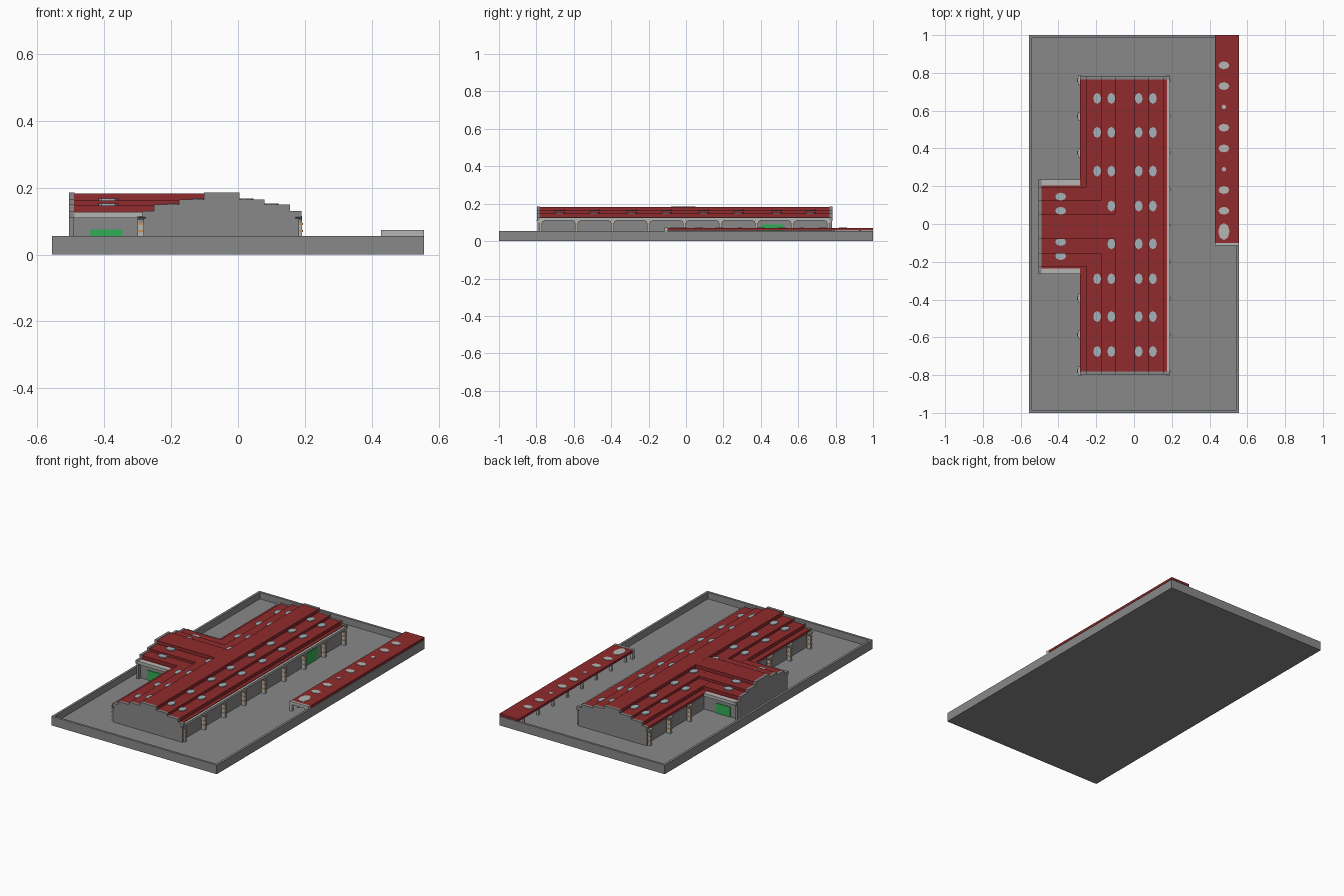
import bpy, bmesh, math
from mathutils import Vector

if "Cube" in bpy.data.objects:
    bpy.data.objects.remove(bpy.data.objects["Cube"], do_unlink=True)


def material(name, rgb):
    m = bpy.data.materials.new(name)
    m.use_nodes = True
    m.diffuse_color = (*rgb, 1)
    m.node_tree.nodes["Principled BSDF"].inputs["Base Color"].default_value = (*rgb, 1)
    return m


GREY = material("concrete_grey", (0.25, 0.25, 0.25))
LIGHT = material("light_grey", (0.46, 0.46, 0.45))
RED = material("roof_red", (0.28, 0.024, 0.026))
GLASS = material("skylight_glass", (0.37, 0.45, 0.49))
GREEN = material("door_green", (0.03, 0.42, 0.09))
ORANGE = material("column_orange", (0.6, 0.3, 0.12))


def finish(name, bm, mat):
    bmesh.ops.recalc_face_normals(bm, faces=bm.faces)
    me = bpy.data.meshes.new(name)
    bm.to_mesh(me)
    bm.free()
    me.materials.append(mat)
    ob = bpy.data.objects.new(name, me)
    bpy.context.collection.objects.link(ob)
    return ob


def box(name, x, y, z, mat):
    """Box from (min, max) pairs on each axis."""
    bm = bmesh.new()
    bmesh.ops.create_cube(bm, size=1)
    for v in bm.verts:
        v.co = Vector([(lo + hi) / 2 + c * (hi - lo) for c, (lo, hi) in zip(v.co, (x, y, z))])
    return finish(name, bm, mat)


def prism(name, profile, axis, a, b, mat):
    """Extrude a (side, z) profile along x or y from a to b."""
    bm = bmesh.new()
    place = (lambda s, z, t: (t, s, z)) if axis == "x" else (lambda s, z, t: (s, t, z))
    face = bm.faces.new([bm.verts.new(place(s, z, a)) for s, z in profile])
    ext = bmesh.ops.extrude_face_region(bm, geom=[face])
    shift = Vector(place(0, 0, b - a))
    bmesh.ops.translate(bm, vec=shift, verts=[g for g in ext["geom"] if isinstance(g, bmesh.types.BMVert)])
    return finish(name, bm, mat)


def disc(name, x, y, z, rx, ry, mat):
    bm = bmesh.new()
    bmesh.ops.create_cone(bm, cap_ends=True, segments=8, radius1=1, radius2=1, depth=1)
    for v in bm.verts:
        v.co = Vector((x + v.co.x * rx, y + v.co.y * ry, z + v.co.z * 0.005))
    return finish(name, bm, mat)


LEVELS = (0.185, 0.165, 0.15, 0.13)


def steps(centre, halves, bottom, drop=0.0, left=None, right=None):
    """Symmetric stepped gable outline, with optional trimmed eaves."""
    side = []
    for i, (h, z) in enumerate(zip(halves, LEVELS)):
        if i:
            side.append((halves[i - 1], z - drop))
        else:
            side.append((0.0, z - drop))
        side.append((h, z - drop))
    pts_r = [(centre + h, z) for h, z in side[1:]]
    pts_l = [(centre - h, z) for h, z in side[1:]]
    if right is not None:
        pts_r[-1] = (right, pts_r[-1][1])
    if left is not None:
        pts_l[-1] = (left, pts_l[-1][1])
    return pts_l[::-1] + pts_r + [(pts_r[-1][0], bottom), (pts_l[-1][0], bottom)]


# Walled yard
X0, X1, FLOOR, RIM, T = -0.557, 0.557, 0.015, 0.055, 0.014
box("yard_floor", (X0, X1), (-1, 1), (0, FLOOR), GREY)
for name, x, y in (("rim_left", (X1 - T, X1), (-1, 1)), ("rim_right", (X0, X0 + T), (-1, 1)),
                   ("rim_front", (X0 + T, X1 - T), (-1, -1 + T)), ("rim_back", (X0 + T, X1 - T), (1 - T, 1))):
    box(name, x, y, (FLOOR, RIM), GREY)

# Main hall: walls, gables, stepped roof and gutter
MC, MH = -0.048, (0.053, 0.128, 0.203, 0.238)
Y0, Y1 = -0.797, 0.782
box("main_walls", (-0.265, 0.165), (Y0 + 0.01, Y1 - 0.01), (FLOOR, 0.12), GREY)
prism("main_roof", steps(MC, MH, 0.115, 0.002, right=0.176), "y", Y0 + 0.015, Y1 - 0.015, RED)
for name, y in (("gable_front", Y0), ("gable_back", Y1 - 0.016)):
    prism(name, steps(MC, MH, 0.11), "y", y, y + 0.016, GREY)
    box(name + "_wall", (-0.282, 0.182), (y + 0.002, y + 0.014), (FLOOR, 0.112), GREY)
box("main_gutter", (0.165, 0.19), (Y0 + 0.016, Y1 - 0.016), (0.11, 0.125), LIGHT)
box("main_eave_beam", (-0.283, -0.26), (Y0 + 0.016, Y1 - 0.016), (0.108, 0.116), LIGHT)

# Side wing
WC, WH = -0.015, (0.065, 0.14, 0.21, 0.25)
WX = -0.505
prism("wing_roof", steps(WC, WH, 0.115, 0.0025, WC - 0.237, WC + 0.237), "x", WX + 0.014, -0.06, RED)
prism("wing_gable", steps(WC, WH, 0.11), "x", WX, WX + 0.016, GREY)
box("wing_gable_wall", (WX, WX + 0.014), (WC - 0.24, WC + 0.24), (FLOOR, 0.112), GREY)
box("wing_walls", (WX + 0.01, -0.26), (WC - 0.22, WC + 0.22), (FLOOR, 0.12), GREY)
for s in (-1, 1):
    gut = sorted((WC + s * 0.22, WC + s * 0.25))
    box("wing_gutter", (WX + 0.016, -0.283), gut, (0.11, 0.128), LIGHT)
    door = sorted((WC + s * 0.218, WC + s * 0.224))
    box("wing_door", (-0.442, -0.345), door, (FLOOR, 0.075), GREEN)
box("main_door", (0.163, 0.169), (0.4, 0.52), (FLOOR, 0.088), GREEN)


# Colonnades with orange bands and sloping brackets
def column(x, y, w, out):
    box("column", (x - w, x + w), (y - 0.007, y + 0.007), (FLOOR, 0.115), LIGHT)
    for z in (0.04, 0.067, 0.088):
        box("column_band", (x - w - 0.002, x + w + 0.002), (y - 0.009, y + 0.009), (z, z + 0.006), ORANGE)
    prism("column_bracket", [(y - 0.024, 0.112), (y + 0.024, 0.112), (y + 0.012, 0.104),
                             (y + 0.006, 0.09), (y - 0.006, 0.09), (y - 0.012, 0.104)],
          "x", x - w * 0.8, x + w * 0.8, LIGHT)


for i in range(9):
    y = -0.778 + 0.1925 * i
    column(0.181, y, 0.011, 1)
    if not WC - 0.25 < y < WC + 0.25:
        column(-0.287, y, 0.013, -1)

# Roof skylights
for y in (0.665, 0.485, 0.28, 0.095, -0.105, -0.29, -0.49, -0.675):
    for x, z in ((-0.195, 0.15), (-0.12, 0.165), (0.025, 0.165), (0.1, 0.15)):
        disc("main_skylight", x, y, z, 0.021, 0.029, GLASS)
for y, z in ((0.145, 0.15), (0.07, 0.165), (-0.095, 0.165), (-0.17, 0.15)):
    disc("wing_skylight", -0.388, y, z, 0.029, 0.021, GLASS)

# Covered walkway
CX0, CX1 = 0.428, 0.557
box("walkway_roof", (CX0, CX1), (-0.1, 1), (0.057, 0.071), RED)
box("walkway_end", (CX0, CX1), (-0.115, -0.1), (0.055, 0.073), LIGHT)
for x in (CX0 + 0.008, CX1 - 0.022):
    box("walkway_end_post", (x - 0.007, x + 0.007), (-0.115, -0.1), (FLOOR, 0.056), LIGHT)
for i in range(8):
    y = -0.05 + 0.14 * i
    box("walkway_post", (CX0 + 0.008, CX0 + 0.02), (y - 0.006, y + 0.006), (FLOOR, 0.058), LIGHT)
for i in range(9):
    y = 0.84 - 0.11 * i
    rx, ry = (0.03, 0.045) if i == 8 else (0.012, 0.012) if i in (2, 5) else (0.029, 0.021)
    disc("walkway_skylight", 0.476, y, 0.071, rx, ry, LIGHT)
